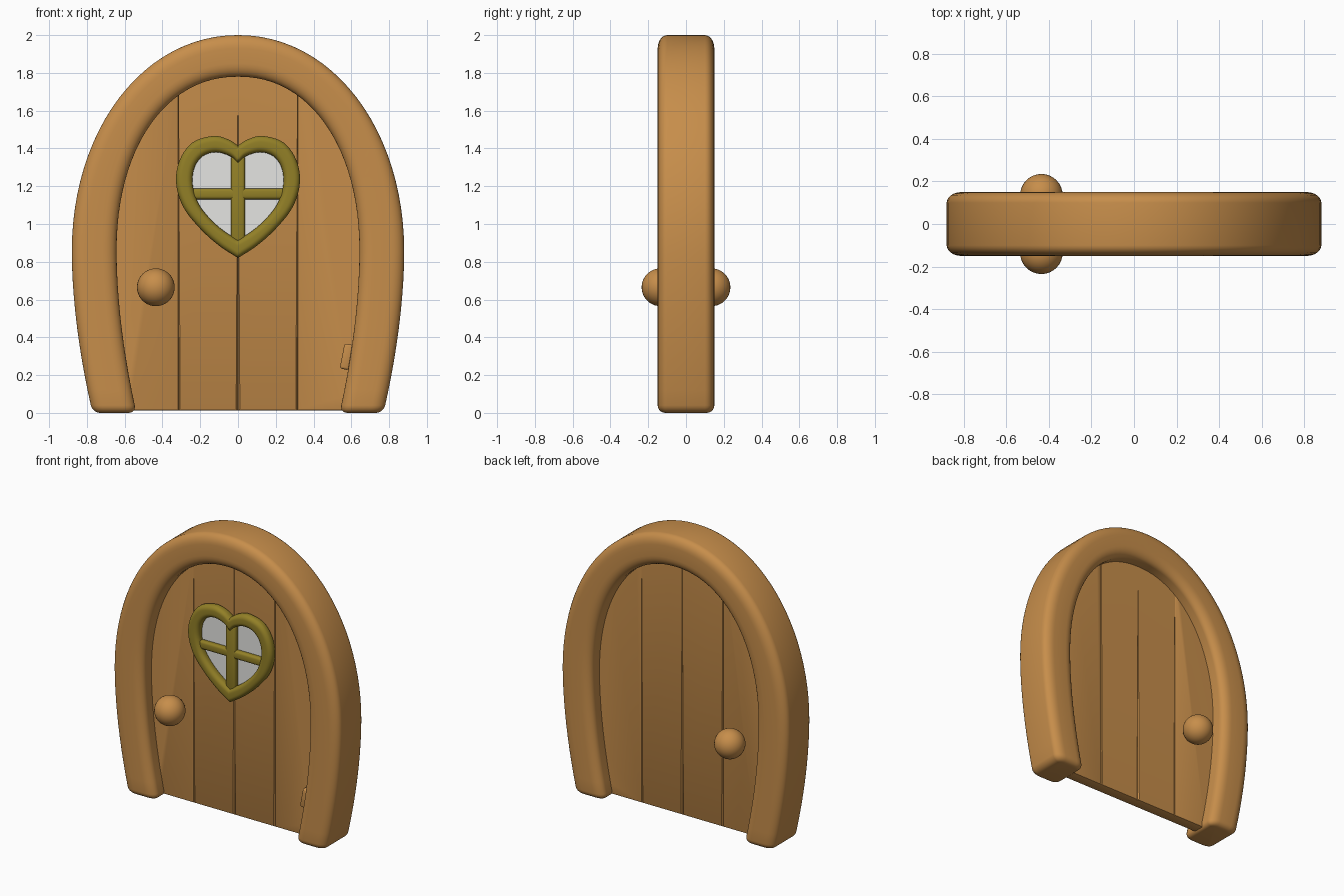
import bpy, bmesh, math
from mathutils import Vector, Matrix

if "Cube" in bpy.data.objects:
    bpy.data.objects.remove(bpy.data.objects["Cube"])


def material(name, rgb):
    m = bpy.data.materials.new(name)
    m.diffuse_color = (*rgb, 1)
    m.use_nodes = True
    m.node_tree.nodes["Principled BSDF"].inputs["Base Color"].default_value = m.diffuse_color
    return m


WOOD = material("warm wood", (0.57, 0.27, 0.07))
OLIVE = material("olive trim", (0.29, 0.215, 0.02))
GLASS = material("pale glass", (0.78, 0.78, 0.76))


def finish(bm, name, mat, angle=40):
    bmesh.ops.recalc_face_normals(bm, faces=bm.faces[:])
    me = bpy.data.meshes.new(name)
    bm.to_mesh(me)
    bm.free()
    me.materials.append(mat)
    ob = bpy.data.objects.new(name, me)
    bpy.context.collection.objects.link(ob)
    bpy.ops.object.select_all(action='DESELECT')
    ob.select_set(True)
    bpy.context.view_layer.objects.active = ob
    bpy.ops.object.shade_smooth_by_angle(angle=math.radians(angle))
    return ob


def loft(name, stations, depth, y0, rx, ry, mat, closed):
    """Sweep a rounded rectangle along (outer, inner, inset) stations in the xz plane."""
    bm = bmesh.new()
    rings = []
    for o, i, e in stations:
        c, u = (o + i) / 2, (o - i).normalized()
        w, d = (o - i).length / 2 - e, depth - e
        ax, ay = max(rx - e, 0.004), max(ry - e, 0.004)
        ring = []
        for sx, sy, q in ((1, 1, 0), (-1, 1, 1), (-1, -1, 2), (1, -1, 3)):
            for k in range(7):
                t = (q + k / 6) * math.pi / 2
                p = c + u * (sx * (w - ax) + ax * math.cos(t))
                ring.append(bm.verts.new((p.x, y0 + sy * (d - ay) + ay * math.sin(t), p.y)))
        rings.append(ring)
    n = len(rings[0])
    pairs = list(zip(rings, rings[1:])) + ([(rings[-1], rings[0])] if closed else [])
    for a, b in pairs:
        for k in range(n):
            bm.faces.new((a[k], a[(k + 1) % n], b[(k + 1) % n], b[k]))
    if not closed:
        bm.faces.new(rings[0])
        bm.faces.new(rings[-1])
    return finish(bm, name, mat)


def mirror(st):
    flip = lambda v: Vector((-v.x, v.y))
    return [(flip(o), flip(i), e) for o, i, e in reversed(st)]


# arch outlines: tapered legs below the spring line, superellipse above
SPRING = 0.85
OUTER, INNER = (0.88, 1.15, 0.11, 2.05), (0.643, 0.93, 0.105, 2.15)
DOOR = (0.673, 0.96, 0.105, 2.15)


def leg(c, z):
    return Vector((c[0] - c[2] * ((SPRING - z) / SPRING) ** 1.8, z))


def arch(c, t):
    return Vector((c[0] * max(math.cos(t), 0) ** (2 / c[3]),
                   SPRING + c[1] * math.sin(t) ** (2 / c[3])))


# door frame with softly rounded feet
R = 0.04
half = []
for k in range(6):
    f = math.pi / 2 * (1 - k / 5)
    z = R - R * math.sin(f)
    half.append((leg(OUTER, z), leg(INNER, z), R - R * math.cos(f)))
for k in range(1, 10):
    z = R + (SPRING - R) * k / 10
    half.append((leg(OUTER, z), leg(INNER, z), 0))
for k in range(25):
    t = math.pi / 2 * k / 24
    half.append((arch(OUTER, t), arch(INNER, t), 0))
half[-1][0].x = half[-1][1].x = 0
loft("door_frame", half + mirror(half)[1:], 0.15, 0, 0.07, 0.05, WOOD, False)

# four door planks cut from one arch outline, chamfered along the seams
right = [leg(DOOR, 0.012 + (SPRING - 0.012) * k / 10) for k in range(10)]
right += [arch(DOOR, math.pi / 2 * k / 24) for k in range(24)]
outline = right + [Vector((0, SPRING + DOOR[1]))] + [Vector((-p.x, p.y)) for p in reversed(right)]
seams = (-0.8, -0.316, 0, 0.316, 0.8)
for n, (x0, x1) in enumerate(zip(seams, seams[1:])):
    bm = bmesh.new()
    bm.faces.new([bm.verts.new((p.x, -0.042, p.y)) for p in outline])
    for x, s in ((x0, -1), (x1, 1)):
        bmesh.ops.bisect_plane(bm, geom=bm.verts[:] + bm.edges[:] + bm.faces[:],
                               plane_co=(x, 0, 0), plane_no=(s, 0, 0), clear_outer=True)
    ext = bmesh.ops.extrude_face_region(bm, geom=bm.faces[:])
    bmesh.ops.translate(bm, vec=(0, 0.084, 0),
                        verts=[v for v in ext["geom"] if isinstance(v, bmesh.types.BMVert)])
    bmesh.ops.recalc_face_normals(bm, faces=bm.faces[:])
    bmesh.ops.bevel(bm, geom=[e for e in bm.edges if e.calc_length() > 0.2], offset=0.01,
                    segments=2, profile=0.5, affect='EDGES', clamp_overlap=False)
    finish(bm, f"door_plank_{n + 1}", WOOD, 30)


def box(name, centre, size, bevel, mat, tilt=0):
    bm = bmesh.new()
    bmesh.ops.create_cube(bm, size=1, matrix=Matrix.Diagonal((*size, 1)))
    bmesh.ops.bevel(bm, geom=bm.edges[:], offset=bevel, segments=3, profile=0.5, affect='EDGES')
    bm.transform(Matrix.Translation(centre) @ Matrix.Rotation(tilt, 4, 'Y'))
    return finish(bm, name, mat)


# knobs front and back
for side, y in (("front", -0.135), ("back", 0.135)):
    bm = bmesh.new()
    bmesh.ops.create_uvsphere(bm, u_segments=32, v_segments=20, radius=0.1,
                              matrix=Matrix.Translation((-0.435, y, 0.665)))
    finish(bm, f"{side}_knob", WOOD)

# small hinge against the right jamb
box("hinge", (0.576, -0.06, 0.297), (0.05, 0.06, 0.135), 0.012, WOOD, 0.19)


def spline(pts, steps=5):
    """Catmull-Rom through the points, with straight run-outs at the ends."""
    p = [Vector(q) for q in pts]
    p = [2 * p[0] - p[1]] + p + [2 * p[-1] - p[-2]]
    out = []
    for a, b, c, d in zip(p, p[1:], p[2:], p[3:]):
        for k in range(steps):
            t = k / steps
            out.append(0.5 * (2 * b + (c - a) * t + (2 * a - 5 * b + 4 * c - d) * t * t
                              + (3 * b - a - 3 * c + d) * t ** 3))
    return out + [p[-2]]


# heart-shaped window trim
ho = spline([(0, 1.415), (0.05, 1.447), (0.13, 1.466), (0.24, 1.432), (0.308, 1.34),
             (0.328, 1.22), (0.29, 1.09), (0.2, 0.975), (0.1, 0.885), (0, 0.82)])
hi = spline([(0, 1.32), (0.04, 1.358), (0.115, 1.38), (0.185, 1.36), (0.23, 1.3),
             (0.24, 1.21), (0.21, 1.11), (0.15, 1.03), (0.08, 0.967), (0, 0.915)])
heart = [(o, i, 0) for o, i in zip(ho, hi)]
heart += mirror(heart)[1:-1]
loft("heart_window_trim", heart, 0.035, -0.07, 0.032, 0.03, OLIVE, True)

# heart glass
bm = bmesh.new()
bm.faces.new([bm.verts.new((p.x, -0.052, p.y)) for p in [(o + i) / 2 for o, i, _ in heart]])
ext = bmesh.ops.extrude_face_region(bm, geom=bm.faces[:])
bmesh.ops.translate(bm, vec=(0, 0.009, 0),
                    verts=[v for v in ext["geom"] if isinstance(v, bmesh.types.BMVert)])
finish(bm, "heart_window_glass", GLASS)

# window bars
box("window_bar_upright", (0, -0.065, 1.12), (0.076, 0.046, 0.48), 0.016, OLIVE)
box("window_bar_cross", (0, -0.065, 1.16), (0.5, 0.044, 0.058), 0.016, OLIVE)
